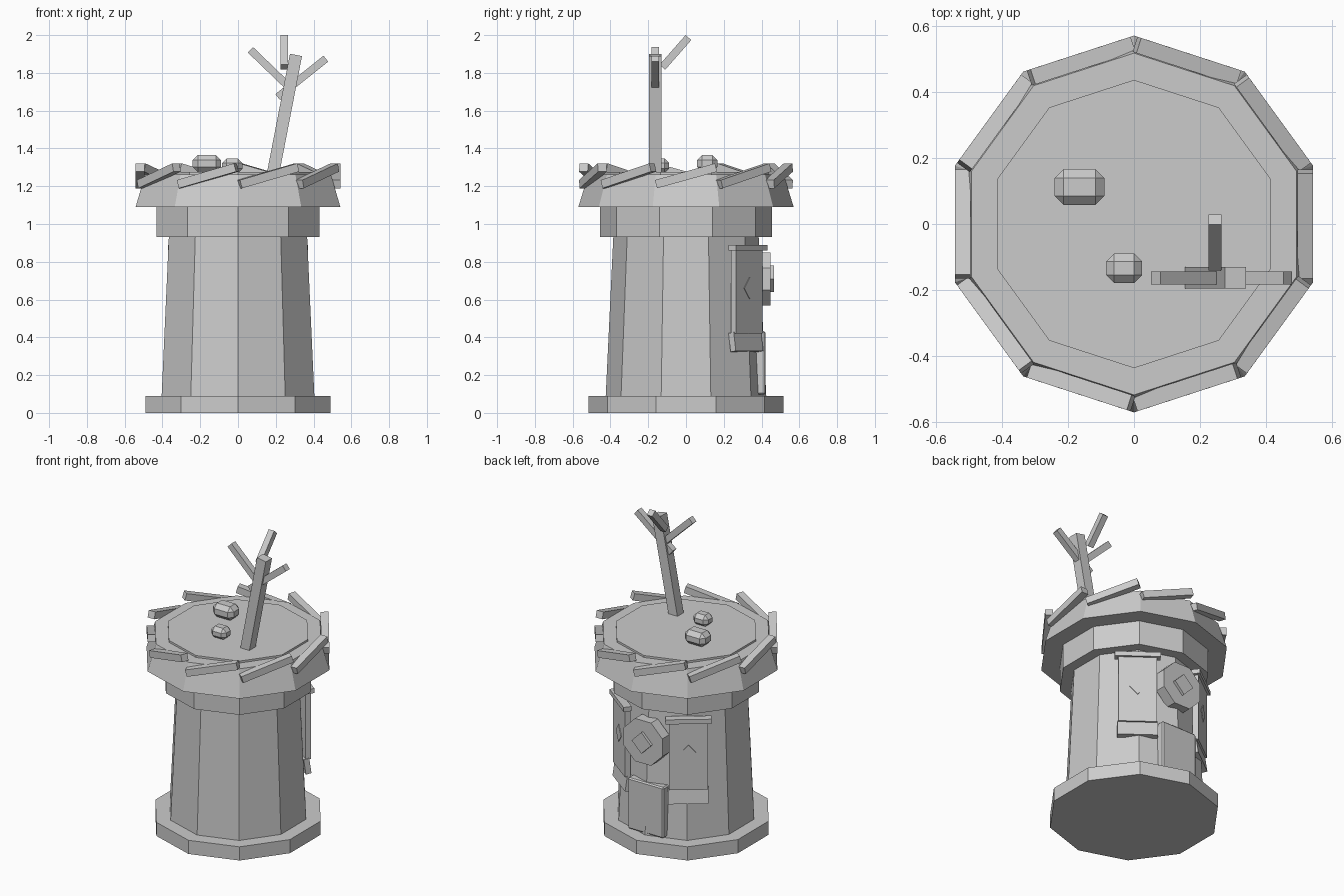
import bpy, bmesh, math
from mathutils import Matrix, Vector

cube = bpy.data.objects.get("Cube")
if cube:
    bpy.data.objects.remove(cube, do_unlink=True)

stone = bpy.data.materials.new("stone_grey")
stone.use_nodes = True
stone.diffuse_color = (0.6, 0.6, 0.6, 1)
stone.node_tree.nodes["Principled BSDF"].inputs["Base Color"].default_value = (0.6, 0.6, 0.6, 1)


def finish(name, bm, matrix=None):
    bmesh.ops.recalc_face_normals(bm, faces=bm.faces[:])
    mesh = bpy.data.meshes.new(name)
    bm.to_mesh(mesh)
    bm.free()
    mesh.materials.append(stone)
    obj = bpy.data.objects.new(name, mesh)
    bpy.context.scene.collection.objects.link(obj)
    if matrix:
        obj.matrix_world = matrix
    return obj


def prism(name, sides, r0, r1, z0, z1, start=math.pi / 2, matrix=None):
    """Tapered prism with its first corner at the start angle."""
    bm = bmesh.new()
    rings = []
    for r, z in ((r0, z0), (r1, z1)):
        angles = [start + math.tau * i / sides for i in range(sides)]
        rings.append([bm.verts.new((r * math.cos(a), r * math.sin(a), z)) for a in angles])
    low, high = rings
    bm.faces.new(low)
    bm.faces.new(high)
    for i in range(sides):
        j = (i + 1) % sides
        bm.faces.new((low[i], low[j], high[j], high[i]))
    return finish(name, bm, matrix)


def box(name, size, matrix, bevel=0):
    bm = bmesh.new()
    bmesh.ops.create_cube(bm, size=1, matrix=Matrix.Diagonal((*size, 1)))
    if bevel:
        bmesh.ops.bevel(bm, geom=bm.edges[:], offset=bevel, segments=1, affect='EDGES')
    return finish(name, bm, matrix)


def stick(name, a, b, width):
    """Square stick between two points."""
    a, b = Vector(a), Vector(b)
    d = b - a
    # keep one pair of sides aligned with the plane the stick leans in
    side = Vector((0, 1, 0)) if abs(d.x) > abs(d.y) else Vector((1, 0, 0))
    z = d.normalized()
    y = side.normalized()
    rot = Matrix((y.cross(z), y, z)).transposed().to_4x4()
    return box(name, (width, width, d.length), Matrix.Translation((a + b) / 2) @ rot)


def outward(degrees):
    """Frame whose local x points away from the tower axis."""
    return Matrix.Rotation(math.radians(degrees), 4, 'Z')


# Tower body
prism("base_plinth", 10, 0.515, 0.515, 0, 0.09)
prism("tower_wall", 10, 0.425, 0.385, 0.09, 0.93)
prism("collar", 10, 0.455, 0.455, 0.93, 1.09)
prism("flared_crown", 10, 0.57, 0.517, 1.09, 1.262)
prism("roof_floor", 10, 0.436, 0.436, 1.25, 1.275)

# Tilted planks around the rim
for i in range(10):
    place = (outward(36 * i) @ Matrix.Translation((0.518, 0, 1.255))
             @ Matrix.Rotation(math.radians(15.5), 4, 'X'))
    box(f"rim_plank_{i + 1}", (0.048, 0.33, 0.045), place)

# Dead tree
stick("tree_trunk", (0.182, -0.163, 1.25), (0.307, -0.163, 1.895), 0.065)
stick("left_branch", (0.465, -0.163, 1.875), (0.21, -0.163, 1.672), 0.04)
stick("right_branch", (0.066, -0.163, 1.922), (0.255, -0.163, 1.74), 0.04)
stick("back_branch", (0.245, -0.125, 1.83), (0.245, 0.013, 1.987), 0.04)

# Loose rocks on the roof
box("large_rock", (0.15, 0.108, 0.09), Matrix.Translation((-0.165, 0.112, 1.32)), 0.027)
box("small_rock", (0.108, 0.09, 0.076), Matrix.Translation((-0.03, -0.134, 1.308)), 0.024)

# Two hanging banners at the back, each with a rod, curled hem and diamond
for side, angle in (("left", 53), ("right", 127)):
    frame = outward(angle)
    box(side + "_banner_cloth", (0.035, 0.232, 0.45), frame @ Matrix.Translation((0.403, 0, 0.645)))
    hem = frame @ Matrix.Translation((0.397, 0, 0.375)) @ Matrix.Rotation(math.radians(-8), 4, 'Y')
    box(side + "_banner_hem", (0.035, 0.242, 0.1), hem)
    box(side + "_banner_rod", (0.05, 0.275, 0.03), frame @ Matrix.Translation((0.41, 0, 0.875)))
    diamond = (frame @ Matrix.Translation((0.418, 0, 0.66))
               @ Matrix.Rotation(math.pi / 2, 4, 'Y') @ Matrix.Diagonal((1.15, 1, 1, 1)))
    prism(side + "_banner_diamond", 4, 0.05, 0.05, 0, 0.006, 0, diamond)

# Round shield at the back with a diamond boss
facing_back = Matrix.Translation((0, 0, 0.71)) @ Matrix.Rotation(-math.pi / 2, 4, 'X')
prism("shield", 8, 0.152, 0.152, 0.375, 0.447, math.pi / 8, facing_back)
prism("shield_boss", 4, 0.07, 0.07, 0.44, 0.465, 0, facing_back)

# Back door
box("back_door", (0.26, 0.075, 0.335), Matrix.Translation((0, 0.384, 0.265)), 0.008)
